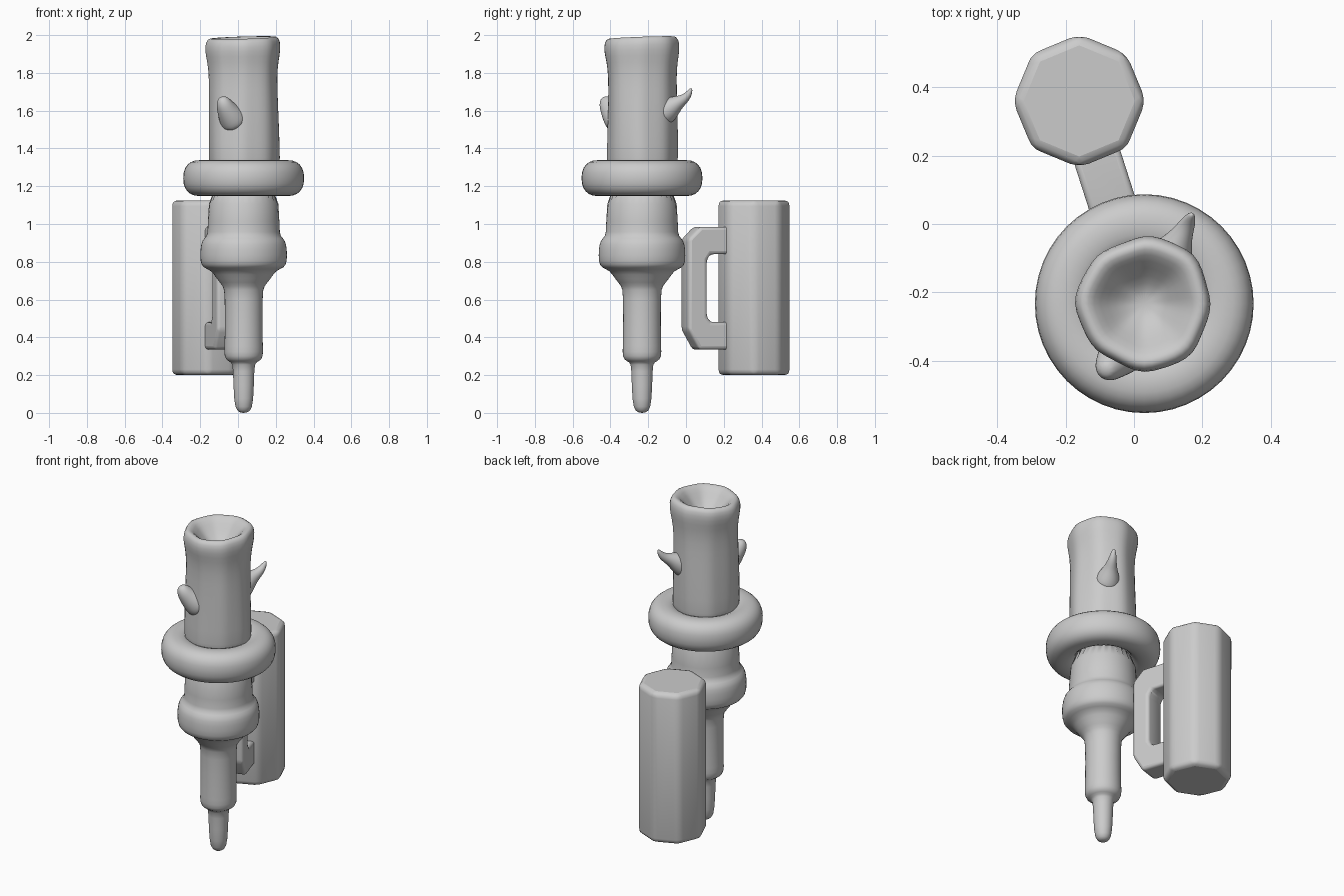
import bpy, bmesh, math
from mathutils import Vector

cube = bpy.data.objects.get("Cube")
if cube:
    bpy.data.objects.remove(cube, do_unlink=True)

AXIS = Vector((0.03, -0.233, 0))      # centre line of the main shaft
TANK = Vector((-0.16, 0.36, 0))       # centre line of the side canister

grey = bpy.data.materials.new("plain grey")
grey.use_nodes = True
colour = (0.6, 0.6, 0.6, 1)
grey.diffuse_color = colour
grey.node_tree.nodes["Principled BSDF"].inputs["Base Color"].default_value = colour


def finish(name, bm, angle=180, subsurf=0, bevel=0):
    bmesh.ops.recalc_face_normals(bm, faces=bm.faces)
    mesh = bpy.data.meshes.new(name)
    bm.to_mesh(mesh)
    bm.free()
    mesh.materials.append(grey)
    obj = bpy.data.objects.new(name, mesh)
    bpy.context.collection.objects.link(obj)
    if bevel:
        mod = obj.modifiers.new("Bevel", 'BEVEL')
        mod.width, mod.segments, mod.angle_limit = bevel, 3, math.radians(25)
    if subsurf:
        mod = obj.modifiers.new("Subdivision", 'SUBSURF')
        mod.levels = mod.render_levels = subsurf
    bpy.ops.object.select_all(action='DESELECT')
    obj.select_set(True)
    bpy.context.view_layer.objects.active = obj
    if angle >= 180:
        bpy.ops.object.shade_smooth()
    else:
        bpy.ops.object.shade_smooth_by_angle(angle=math.radians(angle))
    return obj


def skin_rings(bm, rings, cap=True):
    n = len(rings[0])
    for a, b in zip(rings, rings[1:]):
        for i in range(n):
            j = (i + 1) % n
            bm.faces.new((a[i], a[j], b[j], b[i]))
    if cap:
        bm.faces.new(rings[0])
        bm.faces.new(rings[-1])


def lathe(name, profile, sides, wobble=None, subsurf=1):
    """Turn (radius, z) pairs around the shaft axis."""
    bm = bmesh.new()
    rings = []
    for r, z in profile:
        ring = []
        for i in range(sides):
            a = math.tau * i / sides
            rr, zz = wobble(r, z, a) if wobble else (r, z)
            ring.append(bm.verts.new(AXIS + Vector((rr * math.cos(a), rr * math.sin(a), zz))))
        rings.append(ring)
    skin_rings(bm, rings)
    return finish(name, bm, subsurf=subsurf)


def branch(name, path, sides=10):
    """Tapered stub through (point, radius) pairs."""
    bm = bmesh.new()
    pts = [Vector(p) for p, r in path]
    rings = []
    for k, (p, r) in enumerate(path):
        d = pts[min(k + 1, len(pts) - 1)] - pts[max(k - 1, 0)]
        q = d.to_track_quat('Z', 'Y')
        rings.append([bm.verts.new(pts[k] + q @ Vector((r * math.cos(math.tau * i / sides),
                                                        r * math.sin(math.tau * i / sides), 0)))
                      for i in range(sides)])
    skin_rings(bm, rings)
    return finish(name, bm, subsurf=2)


# Stepped shaft with collar, narrow barrel and rounded tip
lathe("stepped_shaft", [
    (0.01, 0), (0.035, 0.008), (0.053, 0.05), (0.056, 0.25), (0.064, 0.268), (0.098, 0.28),
    (0.105, 0.32), (0.1, 0.38), (0.1, 0.64), (0.108, 0.67), (0.145, 0.71), (0.17, 0.755),
    (0.218, 0.768), (0.232, 0.8), (0.231, 0.87), (0.222, 0.915), (0.195, 0.935),
    (0.19, 0.97), (0.19, 1.25)], 28)


# Gnarled hollow log
def bark(r, z, a):
    flute = 0.006 * math.cos(8 * a + 0.4) + 0.005 * math.cos(3 * a + 5 * z)
    sag = 0.008 * math.cos(a - 0.9) * (1 if z > 1.9 else 0)
    return r + flute * r / 0.19, z + sag


lathe("hollow_log", [
    (0.185, 1.2), (0.188, 1.35), (0.185, 1.5), (0.182, 1.65), (0.179, 1.78), (0.187, 1.86),
    (0.2, 1.92), (0.196, 1.97), (0.175, 1.992), (0.145, 1.98), (0.105, 1.93), (0.06, 1.885),
    (0.02, 1.87)], 24, bark)

# Thorn at the back and knot at the front of the log
branch("thorn", [((0.09, -0.14, 1.58), 0.085), ((0.11, -0.09, 1.61), 0.07),
                 ((0.133, -0.045, 1.642), 0.04), ((0.15, -0.012, 1.66), 0.028),
                 ((0.163, 0.014, 1.685), 0.02), ((0.17, 0.03, 1.72), 0.007)])
branch("knot", [((-0.01, -0.34, 1.53), 0.085), ((-0.035, -0.375, 1.57), 0.075),
                ((-0.062, -0.405, 1.61), 0.055), ((-0.078, -0.424, 1.645), 0.042),
                ((-0.085, -0.43, 1.675), 0.02)])

# Thick ring round the shaft, with a slightly squared section
bm = bmesh.new()
rings = []
for i in range(48):
    a = math.tau * i / 48
    ring = []
    for j in range(24):
        c, s = math.cos(math.tau * j / 24), math.sin(math.tau * j / 24)
        r = 0.232 + 0.088 * math.copysign(abs(c) ** 0.85, c)
        z = 1.243 + 0.095 * math.copysign(abs(s) ** 0.85, s)
        ring.append(bm.verts.new(AXIS + Vector((r * math.cos(a), r * math.sin(a), z))))
    rings.append(ring)
skin_rings(bm, rings + rings[:1], cap=False)
finish("thick_ring", bm)

# Eight-sided canister
bm = bmesh.new()
rings = [[bm.verts.new(TANK + Vector((0.195 * math.cos(math.tau * i / 8),
                                      0.195 * math.sin(math.tau * i / 8), z)))
          for i in range(8)] for z in (0.2, 1.125)]
skin_rings(bm, rings)
finish("canister", bm, angle=60, bevel=0.03)

# Handle bracket: a C outline, given thickness across the line to the shaft
out = (AXIS - TANK).normalized()
side = Vector((-out.y, out.x, 0))
outline = [(0.13, 0.985), (0.32, 0.985), (0.385, 0.92), (0.385, 0.44), (0.325, 0.335),
           (0.13, 0.335), (0.13, 0.48), (0.26, 0.48), (0.28, 0.51), (0.28, 0.81),
           (0.26, 0.84), (0.13, 0.84)]
bm = bmesh.new()
face = bm.faces.new([bm.verts.new(TANK + out * t + side * -0.07 + Vector((0, 0, z)))
                     for t, z in outline])
made = bmesh.ops.extrude_face_region(bm, geom=[face])["geom"]
bmesh.ops.translate(bm, vec=side * 0.14, verts=[g for g in made if isinstance(g, bmesh.types.BMVert)])
finish("handle", bm, angle=60, bevel=0.022)
